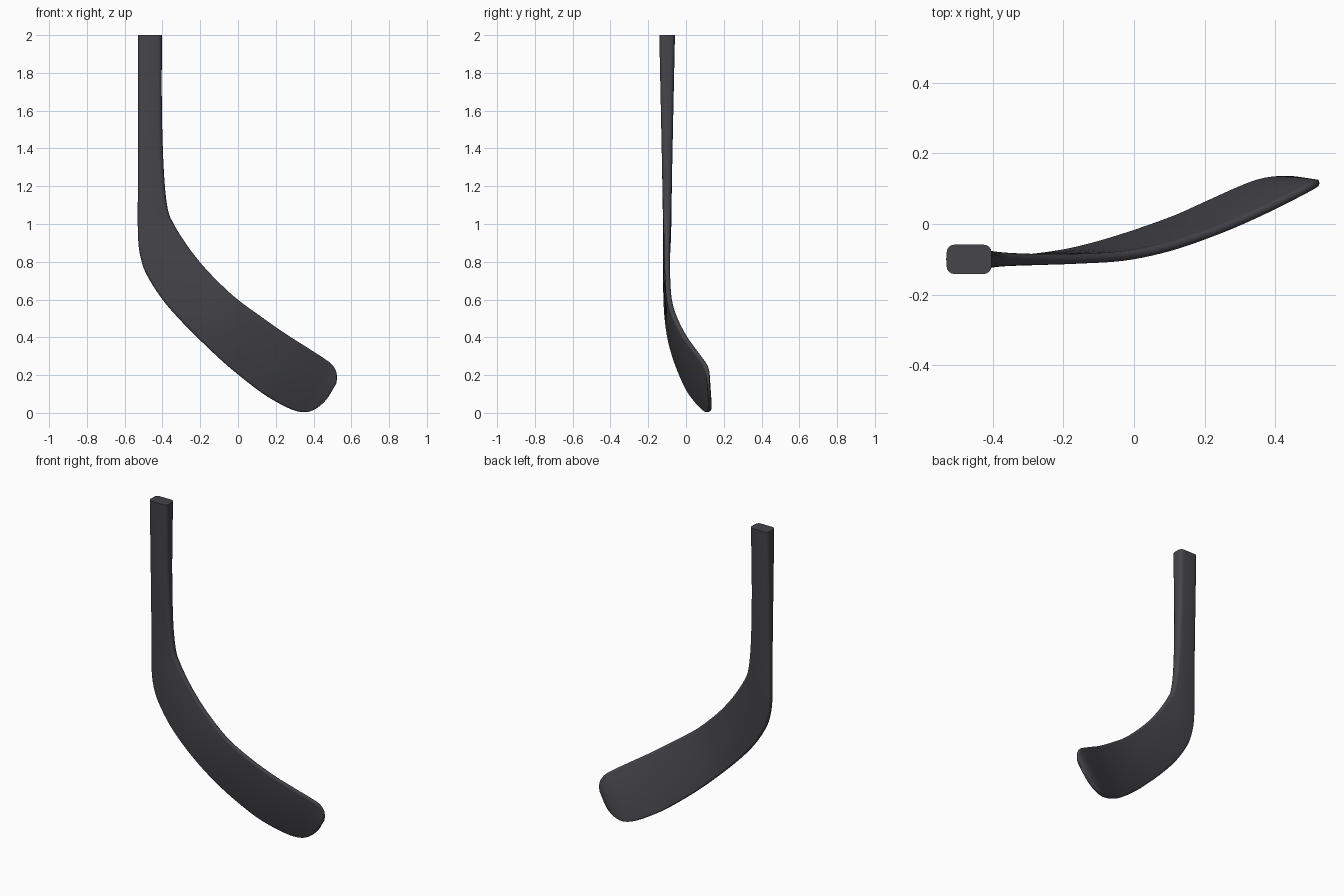
import bpy, bmesh, math
from mathutils import Vector

if "Cube" in bpy.data.objects:
    bpy.data.objects.remove(bpy.data.objects["Cube"])

# Stations down the stick: heel edge x,y,z | inner edge x,y,z | thickness
STATIONS = [
    (-.53, -.10, 2.0, -.403, -.10, 2.0, .083),
    (-.53, -.10, 1.6, -.403, -.10, 1.6, .066),
    (-.53, -.10, 1.25, -.392, -.10, 1.27, .052),
    (-.53, -.10, .95, -.372, -.10, 1.08, .043),
    (-.515, -.103, .82, -.34, -.10, 1.0, .037),
    (-.48, -.105, .725, -.295, -.10, .925, .033),
    (-.40, -.105, .60, -.235, -.10, .84, .030),
    (-.30, -.099, .485, -.15, -.098, .74, .028),
    (-.18, -.08, .365, -.02, -.09, .615, .028),
    (-.05, -.044, .245, .11, -.063, .518, .027),
    (.10, .008, .125, .25, -.014, .42, .026),
    (.20, .052, .06, .36, .034, .35, .026),
    (.29, .093, .016, .45, .078, .292, .025),
    (.35, .116, .004, .495, .101, .258, .024),
    (.40, .125, .016, .518, .113, .222, .022),
    (.446, .127, .048, .524, .116, .187, .018),
    (.478, .125, .084, .520, .118, .155, .012),
]
SUB = 5


def catmull(a, b, c, d, t):
    return [.5 * (2*q + (r-p)*t + (2*p-5*q+4*r-s)*t*t + (3*q-p-3*r+s)*t**3)
            for p, q, r, s in zip(a, b, c, d)]


def section(width, thick):
    """Rounded rectangle, as offsets across the width and the thickness."""
    rad = min(.022, thick * .46, width * .3)
    pts = []
    for k, (sx, sy) in enumerate([(1, 1), (-1, 1), (-1, -1), (1, -1)]):
        for j in range(5):
            a = math.pi / 2 * (k + j / 4)
            pts.append((sx * (width/2 - rad) + rad * math.cos(a),
                        sy * (thick/2 - rad) + rad * math.sin(a)))
    return pts


# Smoothly interpolated stations
rows = []
n = len(STATIONS)
for i in range(n - 1):
    ctrl = [STATIONS[min(max(i + o, 0), n - 1)] for o in (-1, 0, 1, 2)]
    rows += [catmull(*ctrl, j / SUB) for j in range(SUB)]
rows.append(STATIONS[-1])
heel = [Vector(r[0:3]) for r in rows]
inner = [Vector(r[3:6]) for r in rows]
mid = [(a + b) / 2 for a, b in zip(heel, inner)]

# Loft the shaft and curved blade as one skin
bm = bmesh.new()
rings = []
for i, r in enumerate(rows):
    across = inner[i] - heel[i]
    along = mid[min(i + 1, len(mid) - 1)] - mid[max(i - 1, 0)]
    u = across.normalized()
    normal = across.cross(along).normalized()
    rings.append([bm.verts.new(mid[i] + u * p + normal * q)
                  for p, q in section(across.length, r[6])])
for a, b in zip(rings, rings[1:]):
    for k in range(len(a)):
        m = (k + 1) % len(a)
        bm.faces.new((a[k], a[m], b[m], b[k]))
bm.faces.new(rings[0])
bm.faces.new(rings[-1])
bmesh.ops.recalc_face_normals(bm, faces=bm.faces)

mesh = bpy.data.meshes.new("stick_blade")
bm.to_mesh(mesh)
bm.free()
stick = bpy.data.objects.new("stick_blade", mesh)
bpy.context.collection.objects.link(stick)

# Dark charcoal finish
mat = bpy.data.materials.new("charcoal")
mat.diffuse_color = (.06, .06, .07, 1)
mat.use_nodes = True
mat.node_tree.nodes["Principled BSDF"].inputs["Base Color"].default_value = mat.diffuse_color
mesh.materials.append(mat)

bpy.context.view_layer.objects.active = stick
stick.select_set(True)
bpy.ops.object.shade_smooth_by_angle(angle=math.radians(40))
